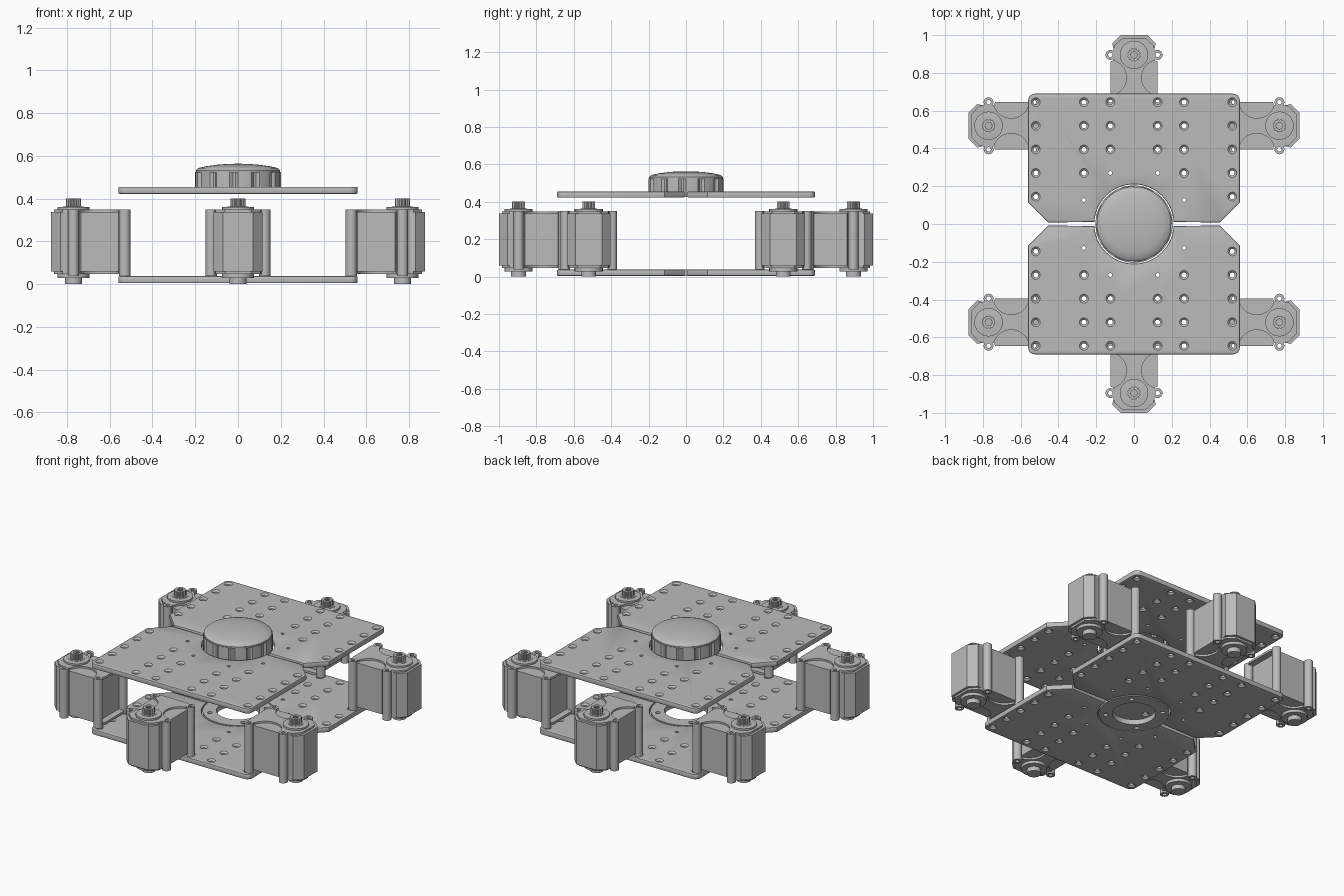
import bpy, bmesh
from math import sin, cos, pi, radians
from mathutils import Matrix

if "Cube" in bpy.data.objects:
    bpy.data.objects.remove(bpy.data.objects["Cube"])

grey = bpy.data.materials.new("plain grey")
grey.use_nodes = True
COLOUR = (0.5, 0.5, 0.5, 1)
grey.diffuse_color = COLOUR
grey.node_tree.nodes["Principled BSDF"].inputs["Base Color"].default_value = COLOUR


def lathe(bm, profile, at=(0, 0), segs=24, closed=False, scale=lambda k: 1):
    """Turn (radius, z) points around a vertical axis; closed makes a tube."""
    rings = []
    for r, z in profile:
        rings.append([bm.verts.new((at[0] + r * scale(k) * cos(2 * pi * k / segs),
                                    at[1] + r * scale(k) * sin(2 * pi * k / segs), z))
                      for k in range(segs)])
    pairs = list(zip(rings, rings[1:]))
    if closed:
        pairs.append((rings[-1], rings[0]))
    else:
        bm.faces.new(rings[0][::-1])
        bm.faces.new(rings[-1])
    for a, b in pairs:
        for k in range(segs):
            n = (k + 1) % segs
            bm.faces.new((a[k], a[n], b[n], b[k]))


def prism(bm, outline, z0, z1, bevel=0):
    """Extrude a flat outline, with optional softened rims."""
    base = bm.faces.new([bm.verts.new((x, y, z0)) for x, y in outline])
    ext = bmesh.ops.extrude_face_region(bm, geom=[base], use_keep_orig=True)["geom"]
    verts = [g for g in ext if isinstance(g, bmesh.types.BMVert)]
    bmesh.ops.translate(bm, verts=verts, vec=(0, 0, z1 - z0))
    top = [g for g in ext if isinstance(g, bmesh.types.BMFace)][0]
    bmesh.ops.recalc_face_normals(bm, faces=bm.faces[:])
    if bevel:
        rims = list(base.edges) + list(top.edges)
        bmesh.ops.bevel(bm, geom=rims, offset=bevel, segments=2, profile=0.5, affect='EDGES')


def arc(cx, cy, r, start, end, n):
    angles = [radians(start + (end - start) * k / n) for k in range(n + 1)]
    return [(cx + r * cos(a), cy + r * sin(a)) for a in angles]


def mirrored(half):
    """Close a half outline by reflecting it over the local x axis."""
    return half + [(x, -y) for x, y in reversed(half)]


def finish(bm, name, matrix=Matrix(), smooth=True):
    bmesh.ops.recalc_face_normals(bm, faces=bm.faces[:])
    mesh = bpy.data.meshes.new(name)
    bm.to_mesh(mesh)
    bm.free()
    mesh.materials.append(grey)
    ob = bpy.data.objects.new(name, mesh)
    ob.matrix_world = matrix
    bpy.context.collection.objects.link(ob)
    if smooth:
        smooth_objects.append(ob)
    return ob


smooth_objects = []
THICK = 0.033


# Deck plates: four half decks with a chamfered waist and countersunk holes
def deck(name, z, side):
    bm = bmesh.new()
    outline = (arc(0, 0, 0.21, 177, 3, 28) + [(0.455, 0.008), (0.56, 0.115)]
               + arc(0.525, 0.655, 0.035, 0, 90, 5) + arc(-0.525, 0.655, 0.035, 90, 180, 5)
               + [(-0.56, 0.115), (-0.455, 0.008)])
    prism(bm, [(x * side, y * side) for x, y in outline], z, z + THICK, 0.006)
    plate = finish(bm, name)

    cut = bmesh.new()
    top, rim = z + THICK, 0.001
    sink = [(0.025, z - rim), (0.013, z + 0.01), (0.013, top - 0.01), (0.025, top + rim)]
    pin = [(0.01, z - rim), (0.01, top + rim)]
    rows = [0.645, 0.52, 0.395, 0.27, 0.145]
    for sx in (-1, 1):
        for x, big, small in ((0.52, rows, []), (0.265, rows[:4], [0.127]),
                              (0.125, rows[:3], [0.27])):
            for profile, ys in ((sink, big), (pin, small)):
                for y in ys:
                    lathe(cut, profile, (sx * x, side * y), 16)
    cutter = finish(cut, "hole_cutter", smooth=False)
    cutter.hide_render = True
    mod = plate.modifiers.new("holes", 'BOOLEAN')
    mod.object, mod.operation, mod.solver = cutter, 'DIFFERENCE', 'EXACT'
    bpy.context.view_layer.update()
    graph = bpy.context.evaluated_depsgraph_get()
    drilled = bpy.data.meshes.new_from_object(plate.evaluated_get(graph))
    plate.modifiers.clear()
    plate.data = drilled
    bpy.data.objects.remove(cutter)


for level, z in (("lower", 0.004), ("upper", 0.422)):
    for end, side in (("front", -1), ("back", 1)):
        deck(f"{level}_{end}_deck", z, side)

# Centre ring of the lower deck, with four screw holes
bm = bmesh.new()
circles = [(0, 0, 0.204, 48), (0, 0, 0.125, 48)]
circles += [(x, y, 0.014, 16) for x, y in arc(0, 0, 0.165, 45, 315, 3)]
for x, y, r, n in circles:
    loop = [bm.verts.new((*p, 0.004)) for p in arc(x, y, r, 0, 360, n)[:-1]]
    for k in range(n):
        bm.edges.new((loop[k], loop[(k + 1) % n]))
bmesh.ops.triangle_fill(bm, edges=bm.edges[:], use_beauty=True, normal=(0, 0, 1))
ext = bmesh.ops.extrude_face_region(bm, geom=bm.faces[:], use_keep_orig=True)["geom"]
bmesh.ops.translate(bm, verts=[g for g in ext if isinstance(g, bmesh.types.BMVert)],
                    vec=(0, 0, THICK))
finish(bm, "lower_centre_ring")

# Round sensor cap: ribbed wall under a shallow dome
bm = bmesh.new()
lathe(bm, [(0.2, 0.425), (0.2, 0.525)], segs=96, scale=lambda k: 1 if k % 8 < 6 else 0.94)
finish(bm, "cap_ribbed_wall")
bm = bmesh.new()
lathe(bm, [(0.197, 0.522), (0.197, 0.532), (0.185, 0.543), (0.15, 0.551),
           (0.1, 0.558), (0.05, 0.562), (0.01, 0.563)], segs=64)
finish(bm, "cap_dome")


# Motors: drawn with the shaft at the origin and the outer end on +x
def motor(name, matrix):
    bm = bmesh.new()
    body = [(-0.225, 0.11), (-0.21, 0.125), (-0.035, 0.125), (-0.028, 0.108), (0.03, 0.108),
            (0.06, 0.115), (0.105, 0.07)]
    prism(bm, mirrored(body), 0.058, 0.338)
    finish(bm, name + "_body", matrix)

    bm = bmesh.new()
    head = [(0.09, 0.06), (0.05, 0.105), (0.02, 0.11)]
    waist = arc(-0.12, 0.135, 0.095, -15, -165, 14)
    bone = mirrored(head + waist + [(-0.225, 0.11), (-0.255, 0.11), (-0.265, 0.09)])
    for z in (0.046, 0.335):
        prism(bm, bone, z, z + 0.014)
    finish(bm, name + "_bracket", matrix)

    bm = bmesh.new()
    for x in (0, -0.24):
        for y in (-0.125, 0.125):
            lathe(bm, [(0.026, 0.038), (0.026, 0.35), (0.012, 0.35), (0.012, 0.038)],
                  (x, y), 20, closed=True)
    finish(bm, name + "_posts", matrix)

    bm = bmesh.new()
    lathe(bm, [(0.04, 0), (0.04, 0.028), (0.075, 0.028), (0.075, 0.05)], segs=32)
    lathe(bm, [(0.075, 0.345), (0.075, 0.36), (0.045, 0.362), (0.045, 0.364)], segs=32)
    finish(bm, name + "_bearings", matrix)

    bm = bmesh.new()
    lathe(bm, [(0.035, 0.36), (0.035, 0.4), (0.018, 0.4), (0.018, 0.375)],
          segs=36, scale=lambda k: 1 if k % 3 else 0.88)
    finish(bm, name + "_shaft", matrix, smooth=False)


mounts = (("front_left", 0.77, -0.52, 0), ("back_left", 0.77, 0.52, 0),
          ("front_right", -0.77, -0.52, 180), ("back_right", -0.77, 0.52, 180),
          ("back", 0, 0.895, 90), ("front", 0, -0.895, -90))
for name, x, y, turn in mounts:
    motor(name + "_motor",
          Matrix.Translation((x, y, 0)) @ Matrix.Rotation(radians(turn), 4, 'Z'))

# Smooth round surfaces, keep edges sharp
for ob in bpy.context.selected_objects:
    ob.select_set(False)
for ob in smooth_objects:
    ob.select_set(True)
bpy.context.view_layer.objects.active = smooth_objects[0]
bpy.ops.object.shade_smooth_by_angle(angle=radians(30))
